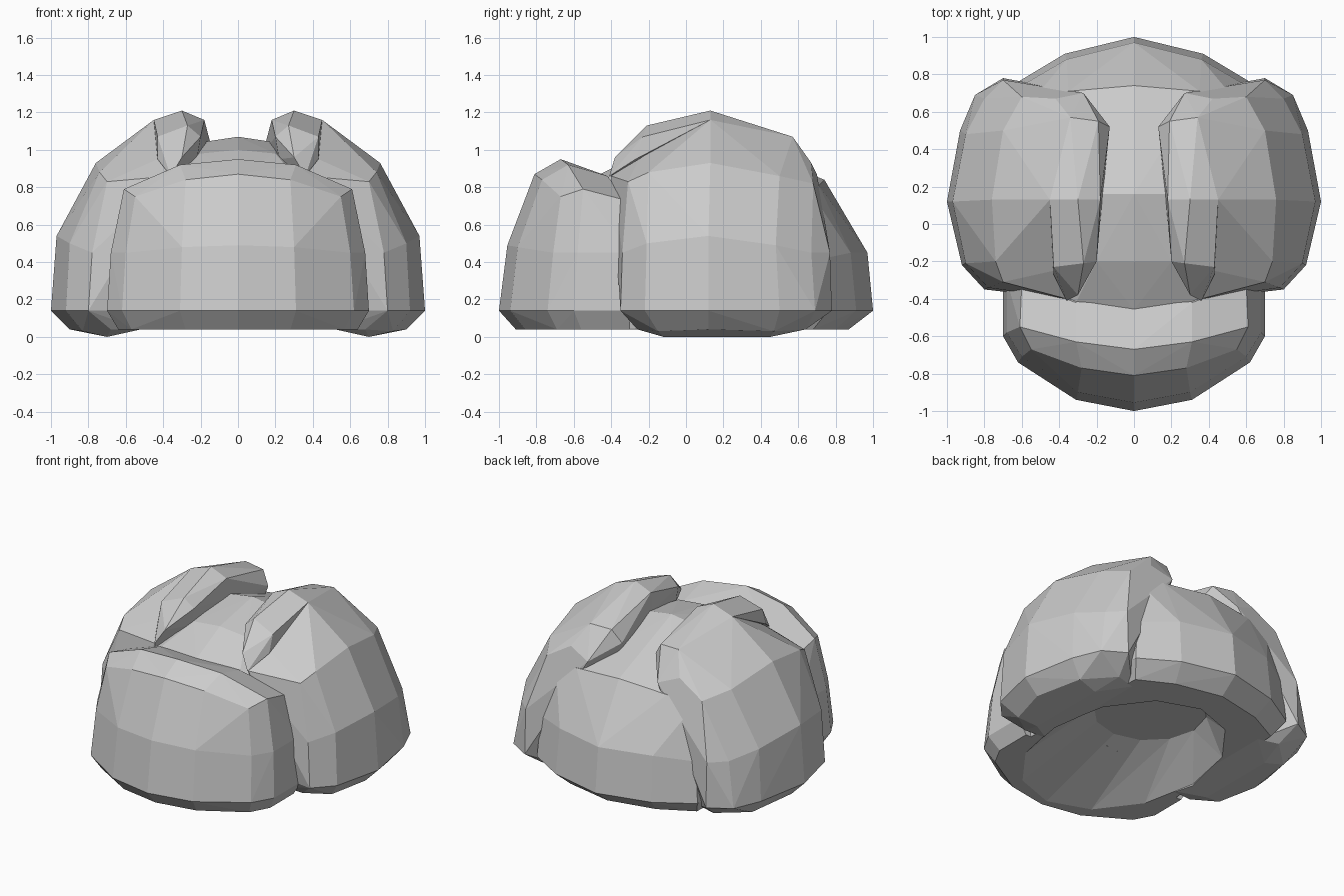
import bpy, bmesh
from math import cos, sin, pi

def hull(name, pts):
    """Faceted solid wrapped around a few control points."""
    bm = bmesh.new()
    for p in sorted(set(pts)):
        bm.verts.new(p)
    bmesh.ops.convex_hull(bm, input=bm.verts[:])
    bmesh.ops.delete(bm, geom=[v for v in bm.verts if not v.link_faces], context='VERTS')
    bmesh.ops.recalc_face_normals(bm, faces=bm.faces[:])
    bmesh.ops.dissolve_limit(bm, angle_limit=0.03, verts=bm.verts[:], edges=bm.edges[:])
    me = bpy.data.meshes.new(name)
    bm.to_mesh(me)
    bm.free()
    ob = bpy.data.objects.new(name, me)
    bpy.context.collection.objects.link(ob)
    return ob

def flip(pts):
    return [(-x, y, z) for x, y, z in pts]

# Front block with its raised brow
brow = [
    (0, -.91, .04), (.28, -.86, .04), (.57, -.69, .04), (.64, -.56, .04), (.64, -.3, .04),
    (0, -1, .14), (.31, -.94, .14), (.62, -.74, .14), (.70, -.6, .14), (.70, -.3, .14),
    (0, -.955, .49), (.30, -.90, .48), (.60, -.71, .45), (.68, -.58, .45), (.68, -.3, .45),
    (0, -.81, .87), (.28, -.77, .84), (.55, -.67, .75),
    (0, -.67, .95), (.31, -.63, .92), (.61, -.55, .79),
    (0, -.46, .87), (.31, -.42, .86), (.60, -.32, .73)]

# Central crown running to the rounded back
crown = [
    (0, -.46, .87), (.31, -.42, .85), (.58, -.33, .72), (.62, -.34, .14), (.6, -.34, .04),
    (0, -.2, 1.0), (.2, -.2, .98), (0, .16, 1.07), (.2, .16, 1.04),
    (0, .74, .84), (.35, .71, .81), (.52, .69, .74),
    (0, .97, .45), (.36, .88, .45), (.60, .74, .42),
    (0, 1, .14), (.37, .91, .14), (.62, .76, .14),
    (0, .87, .04), (.33, .80, .04), (.56, .68, .04)]

# Side lobe, listed as sections from front to back
lobe = [
    (.36, -.40, .86), (.43, -.25, .95), (.70, -.31, .83),
    (.78, -.34, .45), (.80, -.35, .14), (.65, -.33, .14), (.68, -.26, .04),
    (.22, -.2, .97), (.74, -.2, .88),
    (.90, -.21, .5), (.92, -.22, .14), (.83, -.15, .03), (.70, -.12, 0),
    (.17, .13, 1.03), (.18, .13, 1.16), (.30, .13, 1.21), (.45, .13, 1.16),
    (.76, .13, .93), (.97, .12, .54), (1, .12, .14), (.90, .12, .04),
    (.13, .52, .97), (.19, .55, 1.06), (.34, .57, 1.07), (.70, .5, .86),
    (.90, .48, .49), (.93, .5, .14), (.84, .47, .03), (.70, .45, 0),
    (.27, .70, .87), (.42, .67, .93), (.60, .68, .82), (.80, .67, .45),
    (.70, .77, .45), (.85, .69, .14), (.70, .78, .14), (.66, .64, .04),
    (.52, -.25, .04), (.52, .6, .04)]

# Raised inner ridge along the top of each lobe, ending in a blunt front
ridge = [
    (.30, -.38, .96), (.36, -.41, .86), (.22, -.2, .95), (.20, -.2, 1.07),
    (.27, -.21, 1.13), (.43, -.23, 1.07), (.43, -.27, .95),
    (.17, .13, 1.03), (.18, .13, 1.16), (.30, .13, 1.21), (.45, .13, 1.16)]

parts = [hull("front_brow", brow + flip(brow)),
         hull("crown_and_back", crown + flip(crown)),
         hull("right_lobe", lobe),
         hull("left_lobe", flip(lobe))]
hull("right_ridge", ridge)
hull("left_ridge", flip(ridge))

# Shallow hollow in the underside, deepest towards the back
hollow = []
for rx, ry, cy, z in ((.57, .76, -.1, -.1), (.57, .76, -.1, .04), (.36, .36, .16, .24)):
    hollow += [(round(rx * cos(a), 4), round(cy + ry * sin(a), 4), z)
               for a in (i * pi / 6 for i in range(12))]
cutter = hull("hollow_cutter", hollow)
cutter.hide_render = True
cutter.display_type = 'WIRE'
for ob in parts:
    mod = ob.modifiers.new("hollow", 'BOOLEAN')
    mod.operation = 'DIFFERENCE'
    mod.solver = 'EXACT'
    mod.object = cutter
